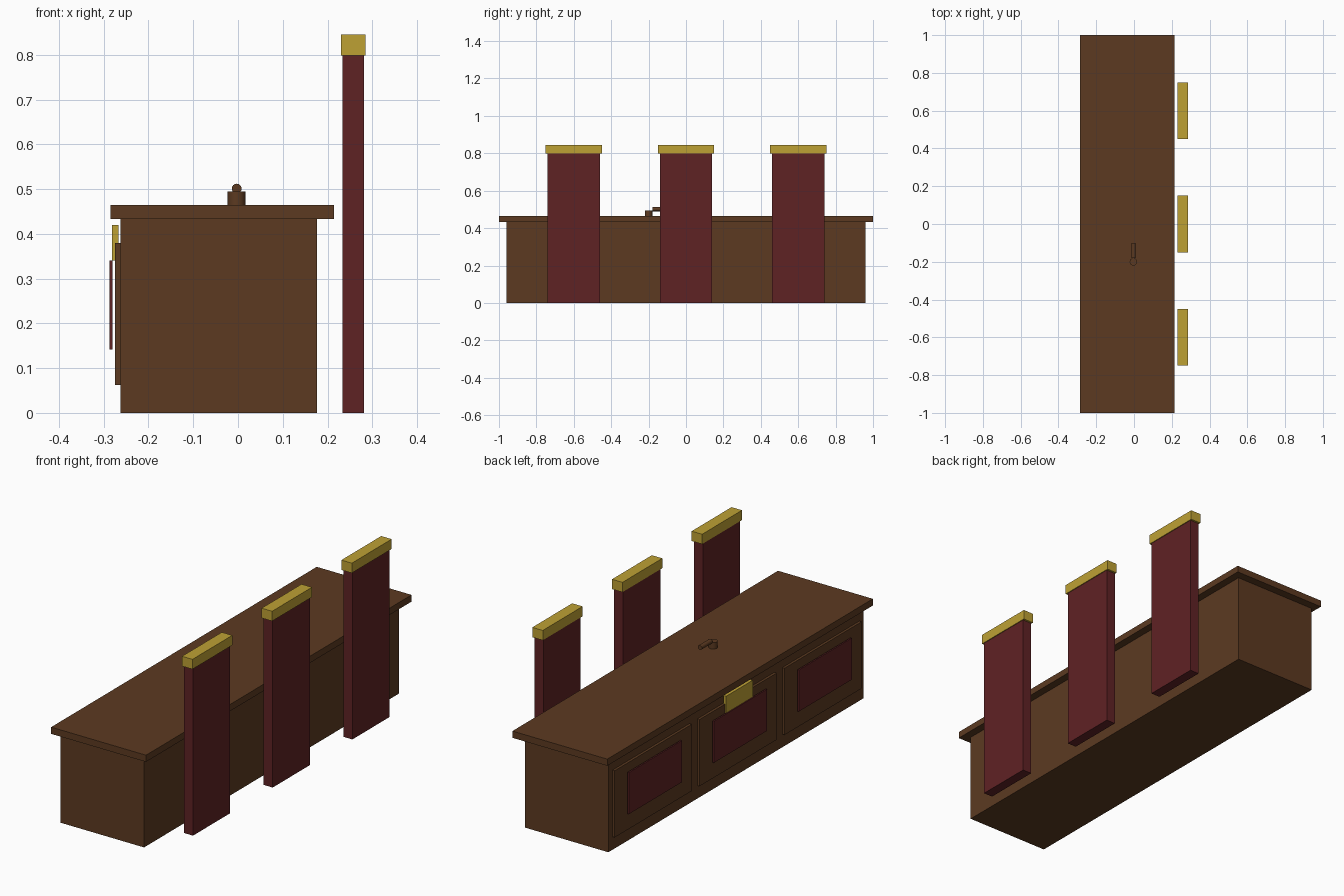
import bpy, math

if "Cube" in bpy.data.objects:
    bpy.data.objects.remove(bpy.data.objects["Cube"])


def srgb(r, g, b):
    def lin(c):
        c /= 255
        return c / 12.92 if c <= 0.04045 else ((c + 0.055) / 1.055) ** 2.4
    return (lin(r), lin(g), lin(b), 1)


def material(name, colour):
    m = bpy.data.materials.new(name)
    m.diffuse_color = colour
    m.use_nodes = True
    m.node_tree.nodes["Principled BSDF"].inputs["Base Color"].default_value = m.diffuse_color
    return m


WOOD = material("dark wood", srgb(92, 58, 33))
RED = material("deep red", srgb(95, 34, 36))
GOLD = material("gold", srgb(190, 161, 52))


def box(name, x, y, z, mat):
    """Box from (min, max) pairs on each axis."""
    bpy.ops.mesh.primitive_cube_add(size=1, location=[(a + b) / 2 for a, b in (x, y, z)])
    o = bpy.context.object
    o.scale = [b - a for a, b in (x, y, z)]
    bpy.ops.object.transform_apply(location=False, rotation=False, scale=True)
    o.name = name
    o.data.materials.append(mat)
    return o


def cylinder(name, radius, depth, loc, mat, rot=(0, 0, 0)):
    bpy.ops.mesh.primitive_cylinder_add(vertices=16, radius=radius, depth=depth,
                                        location=loc, rotation=rot)
    o = bpy.context.object
    o.name = name
    o.data.materials.append(mat)
    bpy.ops.object.shade_smooth_by_angle(angle=math.radians(40))
    return o


# bench body and overhanging top
box("bench_body", (-0.263, 0.177), (-0.96, 0.96), (0, 0.433), WOOD)
box("bench_top", (-0.285, 0.215), (-1, 1), (0.433, 0.465), WOOD)

# three raised panels with red inlays on the left side
for i, y in enumerate((-0.64, 0, 0.64), 1):
    box(f"raised_panel_{i}", (-0.275, -0.263), (y - 0.29, y + 0.29), (0.062, 0.38), WOOD)
    box(f"panel_inlay_{i}", (-0.287, -0.28), (y - 0.2, y + 0.2), (0.142, 0.34), RED)

# gold name plate (blank)
box("gold_plate", (-0.282, -0.267), (-0.1, 0.1), (0.34, 0.42), GOLD)

# tall chair backs with gold caps
for i, y in enumerate((-0.6, 0, 0.6), 1):
    box(f"chair_back_{i}", (0.233, 0.281), (y - 0.14, y + 0.14), (0, 0.798), RED)
    box(f"chair_cap_{i}", (0.23, 0.285), (y - 0.15, y + 0.15), (0.798, 0.845), GOLD)

# gavel on the bench top
cylinder("gavel_head", 0.02, 0.03, (-0.003, -0.2, 0.48), WOOD)
cylinder("gavel_handle", 0.011, 0.08, (-0.003, -0.14, 0.501), WOOD, (math.pi / 2, 0, 0))
